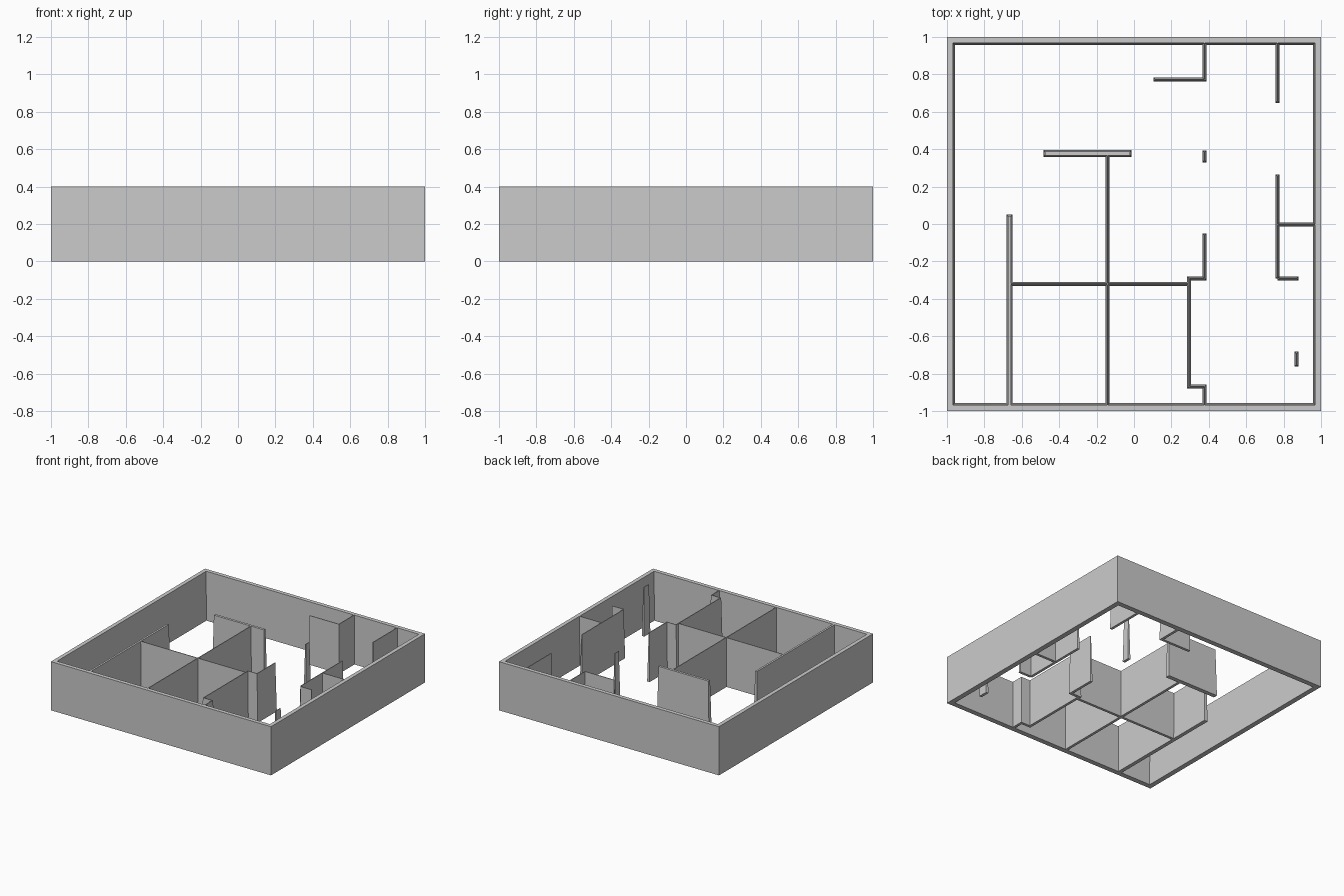
import bpy
import bmesh

cube = bpy.data.objects.get("Cube")
if cube:
    bpy.data.objects.remove(cube, do_unlink=True)

HEIGHT = 0.4
DRAFT = 0.008   # walls lean in slightly towards the top
THIN = 0.022
EDGE = 0.985    # partitions run into the outer walls

plaster = bpy.data.materials.new("wall_grey")
plaster.use_nodes = True
GREY = (0.6, 0.6, 0.6, 1)
plaster.diffuse_color = GREY
plaster.node_tree.nodes["Principled BSDF"].inputs["Base Color"].default_value = GREY


def finish(name, bm):
    bmesh.ops.recalc_face_normals(bm, faces=bm.faces)
    mesh = bpy.data.meshes.new(name)
    bm.to_mesh(mesh)
    bm.free()
    mesh.materials.append(plaster)
    obj = bpy.data.objects.new(name, mesh)
    bpy.context.collection.objects.link(obj)
    return obj


def ring(bm, x0, x1, y0, y1, z):
    return [bm.verts.new((x, y, z)) for x, y in ((x0, y0), (x1, y0), (x1, y1), (x0, y1))]


def bridge(bm, a, b):
    for i in range(4):
        j = (i + 1) % 4
        bm.faces.new((a[i], a[j], b[j], b[i]))


def wall(name, x0, x1, y0, y1):
    """Tapered partition standing on the given footprint."""
    bm = bmesh.new()
    d = DRAFT
    low = ring(bm, x0, x1, y0, y1, 0)
    top = ring(bm, x0 + d, x1 - d, y0 + d, y1 - d, HEIGHT)
    bridge(bm, low, top)
    bm.faces.new(low)
    bm.faces.new(top)
    return finish(name, bm)


def along_y(name, x, y0, y1, t=THIN):
    return wall(name, x - t / 2, x + t / 2, y0, y1)


def along_x(name, y, x0, x1, t=THIN):
    return wall(name, x0, x1, y - t / 2, y + t / 2)


# Outer walls: vertical outside, leaning inside, open above and below
bm = bmesh.new()
loops = [ring(bm, -r, r, -r, r, z)
         for r, z in ((1, 0), (1, HEIGHT), (0.967, HEIGHT), (0.958, 0))]
for k in range(4):
    bridge(bm, loops[k], loops[(k + 1) % 4])
finish("outer_walls", bm)

# Left-hand rooms
along_y("long_partition", -0.666, -EDGE, 0.05, 0.032)
along_y("centre_partition", -0.141, -EDGE, 0.39)
along_x("cross_partition", -0.32, -0.68, 0.305)
along_x("thick_screen", 0.377, -0.484, -0.013, 0.036)

# Closet stepping out beside the hall
along_y("closet_side", 0.294, -0.88, -0.28)
along_x("closet_back_step", -0.291, 0.283, 0.388)
along_x("closet_front_step", -0.869, 0.283, 0.388)
along_y("hall_front_stub", 0.377, -EDGE, -0.858)
along_y("hall_middle_wall", 0.377, -0.302, -0.05)
along_y("hall_post", 0.377, 0.33, 0.394)

# Back corner room
along_y("hall_back_wall", 0.377, 0.761, EDGE)
along_x("back_room_return", 0.772, 0.104, 0.388)

# Rooms along the far side
along_y("side_back_wall", 0.768, 0.648, EDGE)
along_y("side_middle_wall", 0.768, -0.291, 0.265)
along_x("side_divider", -0.002, 0.757, EDGE)
along_x("side_return", -0.291, 0.768, 0.88)
along_y("side_post", 0.869, -0.763, -0.683)
